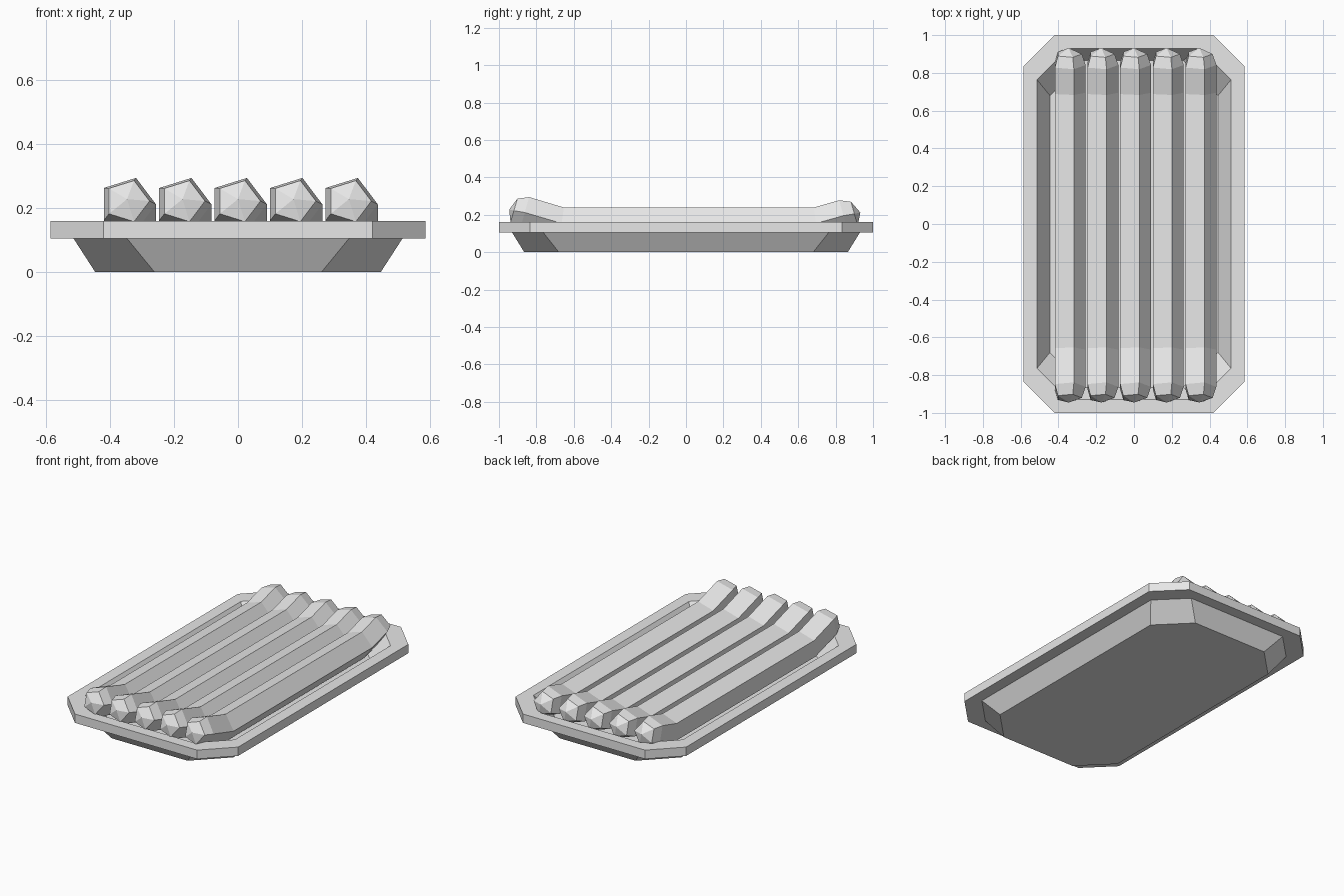
import bpy, bmesh
from math import sin, cos, pi, atan2
from mathutils import Vector

cube = bpy.data.objects.get("Cube")
if cube:
    bpy.data.objects.remove(cube, do_unlink=True)

grey = bpy.data.materials.new("light grey")
grey.use_nodes = True
colour = (0.8, 0.8, 0.8, 1)
grey.diffuse_color = colour
grey.node_tree.nodes["Principled BSDF"].inputs["Base Color"].default_value = colour


def finish(name, bm):
    bmesh.ops.recalc_face_normals(bm, faces=bm.faces)
    mesh = bpy.data.meshes.new(name)
    bm.to_mesh(mesh)
    bm.free()
    mesh.materials.append(grey)
    obj = bpy.data.objects.new(name, mesh)
    bpy.context.collection.objects.link(obj)
    return obj


def bridge(bm, a, b):
    for i in range(len(a)):
        j = (i + 1) % len(a)
        bm.faces.new((a[i], a[j], b[j], b[i]))


def octagon(bm, x, y, cut, z):
    # Rectangle with four clipped corners
    pts = [(x, y - cut), (x - cut, y), (cut - x, y), (-x, y - cut),
           (-x, cut - y), (cut - x, -y), (x - cut, -y), (x, cut - y)]
    return [bm.verts.new((px, py, z)) for px, py in pts]


# Tray: one closed shell from the inner floor, over the rim, to the base
THICK = 0.055
base, mouth, rim = (0.445, 0.865, 0.185), (0.513, 0.93, 0.167), (0.585, 1.0, 0.166)
bm = bmesh.new()
sections = [(base, THICK), (mouth, 0.16), (rim, 0.16),
            (rim, 0.16 - THICK), (mouth, 0.16 - THICK), (base, 0)]
rings = [octagon(bm, *size, z) for size, z in sections]
for a, b in zip(rings, rings[1:]):
    bridge(bm, a, b)
bm.faces.new(rings[0])
bm.faces.new(rings[-1])
finish("tray", bm)

# Sausage: five-sided tube swept along a path with upturned, tapered ends
R = 0.09
path = [(-0.92, 0.222, 0.07), (-0.862, 0.212, R), (-0.665, 0.154, R),
        (0.695, 0.154, R), (0.842, 0.195, R), (0.9, 0.205, 0.07)]
tips = [(-0.945, 0.228), (0.932, 0.212)]
tilts = [-0.28, -0.28, -0.14, 0.14, 0.27, 0.27]


def sausage(name, x):
    bm = bmesh.new()
    loops = []
    for (y, z, r), tilt in zip(path, tilts):
        loop = []
        for k in range(5):
            a = 2 * pi * k / 5
            up = r * sin(a)
            loop.append(bm.verts.new((x + r * cos(a), y - up * sin(tilt), z + up * cos(tilt))))
        loops.append(loop)
    for a, b in zip(loops, loops[1:]):
        bridge(bm, a, b)
    for loop, (y, z) in zip((loops[0], loops[-1]), tips):
        tip = bm.verts.new((x, y, z))
        for k in range(5):
            bm.faces.new((loop[k], loop[(k + 1) % 5], tip))
    finish(name, bm)


for n in range(5):
    sausage(f"sausage_{n + 1}", (n - 2) * 0.173)
